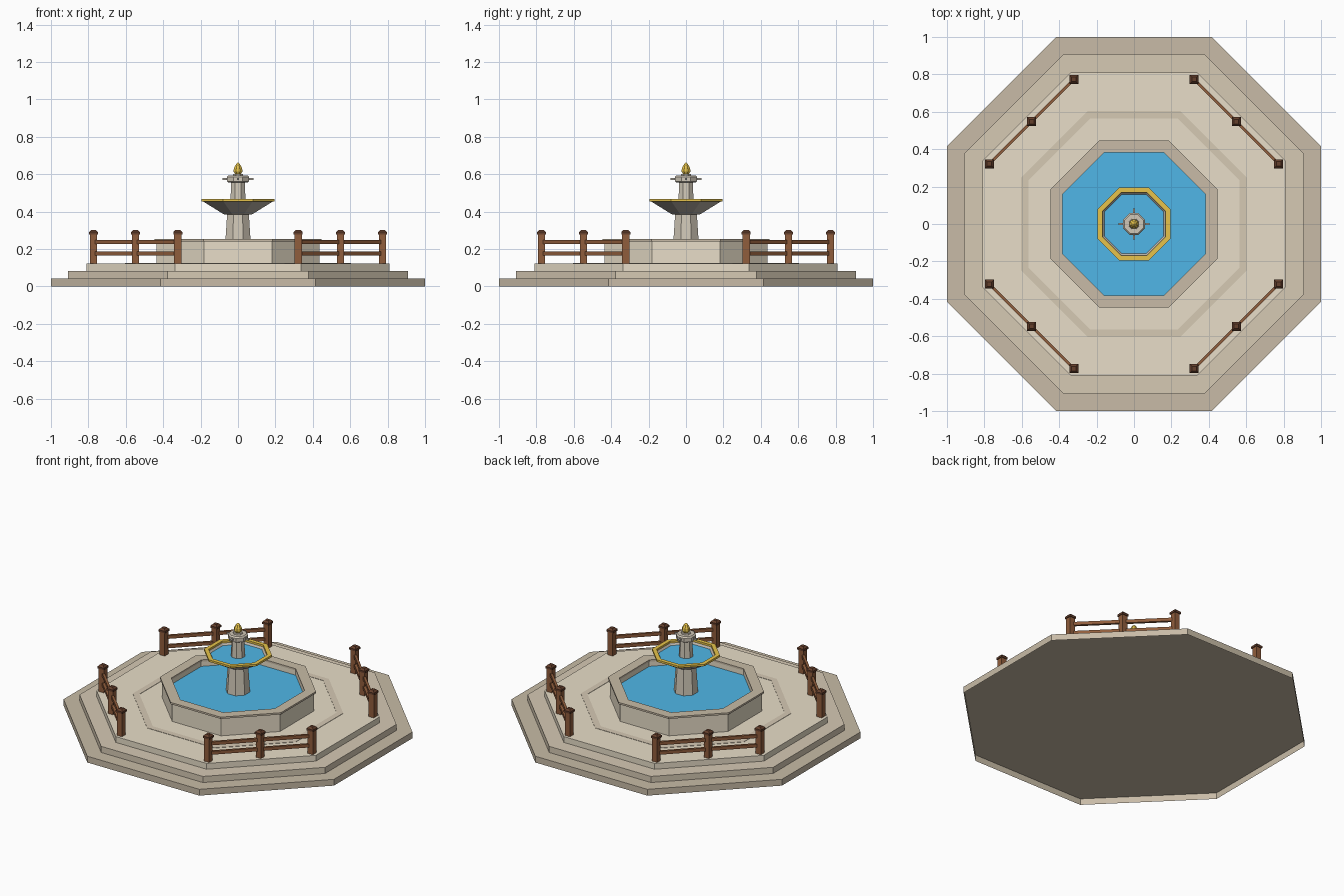
import bpy, bmesh, math
from mathutils import Vector, Matrix

if "Cube" in bpy.data.objects:
    bpy.data.objects.remove(bpy.data.objects["Cube"])

def mat(name, r, g, b):
    m = bpy.data.materials.new(name)
    m.diffuse_color = (r, g, b, 1)
    m.use_nodes = True
    m.node_tree.nodes["Principled BSDF"].inputs["Base Color"].default_value = m.diffuse_color
    return m

STONE_DARK = mat("dark_stone", 0.58, 0.50, 0.385)
STONE_MID = mat("mid_stone", 0.67, 0.585, 0.455)
STONE = mat("light_stone", 0.81, 0.73, 0.58)
COLUMN = mat("column_stone", 0.64, 0.58, 0.48)
BOWL = mat("bowl_stone", 0.50, 0.46, 0.40)
WATER = mat("water", 0.08, 0.47, 0.80)
GOLD = mat("gold", 0.80, 0.55, 0.07)
WOOD = mat("wood", 0.28, 0.11, 0.045)
WOOD_DARK = mat("dark_wood", 0.13, 0.05, 0.025)

def finish(name, bm, material):
    bmesh.ops.remove_doubles(bm, verts=bm.verts[:], dist=1e-5)
    bmesh.ops.recalc_face_normals(bm, faces=bm.faces[:])
    me = bpy.data.meshes.new(name)
    bm.to_mesh(me)
    bm.free()
    me.materials.append(material)
    ob = bpy.data.objects.new(name, me)
    bpy.context.collection.objects.link(ob)
    return ob

def turned(name, profile, material, n=8, ring=False, bottom=True, at=(0, 0)):
    """Revolve (half width across flats, z) points into an n-sided solid, shell or ring."""
    bm = bmesh.new()
    k = 1 / math.cos(math.pi / n)
    loops = []
    for a, z in profile:
        loops.append([bm.verts.new((at[0] + a * k * math.cos((i + .5) * math.tau / n),
                                    at[1] + a * k * math.sin((i + .5) * math.tau / n), z))
                      for i in range(n)])
    pairs = list(zip(loops, loops[1:]))
    if ring:
        pairs.append((loops[-1], loops[0]))
    else:
        if bottom:
            bm.faces.new(loops[0])
        bm.faces.new(loops[-1])
    for p, q in pairs:
        for i in range(n):
            j = (i + 1) % n
            bm.faces.new((p[i], p[j], q[j], q[i]))
    return finish(name, bm, material)

def beam(name, a, b, width, height, material):
    a, b = Vector(a), Vector(b)
    d = b - a
    bm = bmesh.new()
    bmesh.ops.create_cube(bm, size=1)
    bmesh.ops.scale(bm, vec=(d.length, width, height), verts=bm.verts)
    m = Matrix.Translation((a + b) / 2) @ Matrix.Rotation(math.atan2(d.y, d.x), 4, 'Z')
    bmesh.ops.transform(bm, matrix=m, verts=bm.verts)
    return finish(name, bm, material)

# Stepped plinth, open underneath, and paving inlay
turned("lower_step", [(1, 0), (1, .042)], STONE_DARK, bottom=False)
turned("middle_step", [(.908, .042), (.908, .083)], STONE_MID, bottom=False)
turned("upper_step", [(.811, .083), (.811, .122)], STONE, bottom=False)
turned("paving_inlay", [(.565, .12), (.603, .12), (.603, .124), (.565, .124)], STONE_MID, ring=True)

# Main basin
turned("basin_wall", [(.383, .12), (.437, .12), (.437, .24), (.383, .24)], STONE, ring=True)
turned("basin_rim", [(.382, .24), (.447, .24), (.447, .252), (.382, .252)], STONE_DARK, ring=True)
turned("basin_water", [(.383, .19), (.383, .208)], WATER)

# Pedestal and upper bowl
turned("pedestal", [(.075, .12), (.058, .39)], COLUMN)
turned("upper_bowl", [(.075, .385), (.19, .456), (.17, .456), (.15, .435), (.06, .42)], BOWL)
turned("bowl_gold_rim", [(.168, .455), (.194, .455), (.194, .468), (.168, .468)], GOLD, ring=True)
turned("bowl_water", [(.15, .435), (.158, .443)], WATER)

# Top column, spouts and finial
turned("upper_column", [(.042, .42), (.036, .56)], COLUMN)
turned("column_cap", [(.05, .555), (.058, .56), (.058, .586), (.05, .594), (.028, .594), (.026, .602)], COLUMN)
for i in range(4):
    c, s = round(math.cos(i * math.pi / 2)), round(math.sin(i * math.pi / 2))
    beam("water_spout", (.04 * c, .04 * s, .573), (.082 * c, .082 * s, .573), .011, .011, BOWL)
turned("gold_finial", [(.016, .6), (.024, .615), (.022, .632), (.011, .652), (0, .664)], GOLD)

# Four diagonal fences of three posts and two rails
for sx in (-1, 1):
    for sy in (-1, 1):
        posts = [(sx * x, sy * y) for x, y in ((.322, .773), (.5475, .5475), (.773, .322))]
        for p in posts:
            turned("fence_post", [(.019, .12), (.019, .28)], WOOD, n=4, at=p)
            turned("post_cap", [(.024, .277), (.024, .29), (.012, .302)], WOOD_DARK, n=4, at=p)
        for a, b in zip(posts, posts[1:]):
            for z in (.175, .238):
                beam("fence_rail", (*a, z), (*b, z), .016, .022, WOOD)
